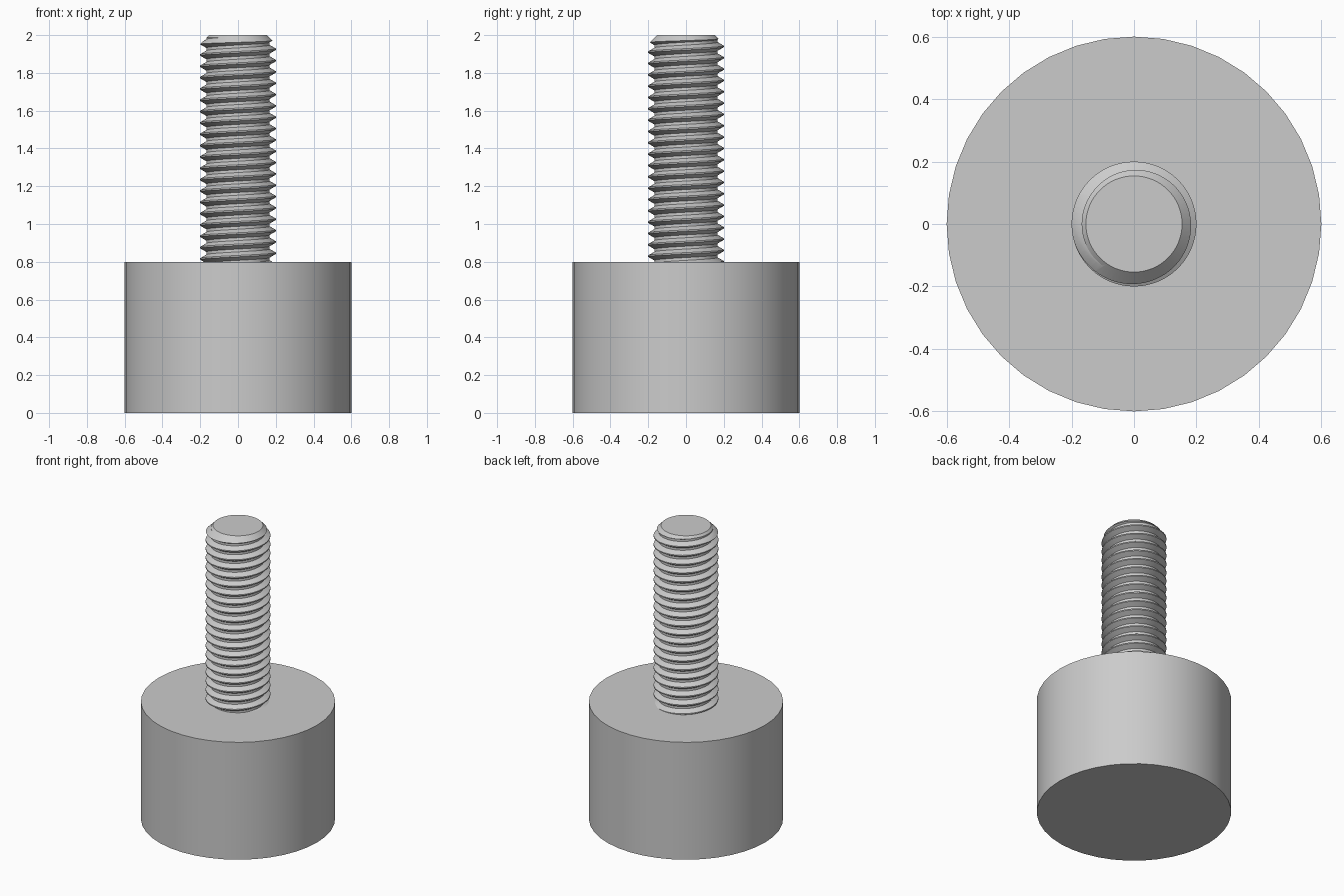
import bpy, bmesh, math

cube = bpy.data.objects.get("Cube")
if cube:
    bpy.data.objects.remove(cube, do_unlink=True)

BODY_R, BODY_H, TOP = 0.6, 0.8, 2.0
MAJOR, PITCH, TIP_R = 0.2, 0.06, 0.154
MINOR = MAJOR - 0.54 * PITCH
STEPS, TURNS = 64, 23
CREST_Z = 1.925  # height of a crest on the +x side

grey = bpy.data.materials.new("plain grey")
grey.use_nodes = True
grey.diffuse_color = (0.6, 0.6, 0.6, 1)
grey.node_tree.nodes["Principled BSDF"].inputs["Base Color"].default_value = grey.diffuse_color


def add_object(name, bm):
    bmesh.ops.recalc_face_normals(bm, faces=bm.faces[:])
    mesh = bpy.data.meshes.new(name)
    bm.to_mesh(mesh)
    bm.free()
    mesh.materials.append(grey)
    obj = bpy.data.objects.new(name, mesh)
    bpy.context.collection.objects.link(obj)
    return obj


def activate(obj):
    bpy.ops.object.select_all(action='DESELECT')
    obj.select_set(True)
    bpy.context.view_layer.objects.active = obj


def lathe(name, profile, sides):
    """Closed solid of revolution from (radius, height) points."""
    bm = bmesh.new()
    rings = [[bm.verts.new((r * math.cos(a), r * math.sin(a), z))
              for a in (2 * math.pi * i / sides for i in range(sides))]
             for r, z in profile]
    for low, high in zip(rings, rings[1:]):
        for i in range(sides):
            j = (i + 1) % sides
            bm.faces.new((low[i], low[j], high[j], high[i]))
    bm.faces.new(rings[0])
    bm.faces.new(rings[-1])
    return add_object(name, bm)


def helix(name):
    """One pitch of thread profile swept up a right-handed helix, then capped."""
    bm = bmesh.new()
    start = CREST_Z - PITCH * 21
    profile = [(MAJOR, -1 / 16), (MAJOR, 1 / 16), (MINOR, 3 / 8), (MINOR, 5 / 8), (MAJOR, 15 / 16)]
    verts = [bm.verts.new((r, 0, start + t * PITCH)) for r, t in profile]
    edges = [bm.edges.new(pair) for pair in zip(verts, verts[1:])]
    bmesh.ops.spin(bm, geom=verts + edges, cent=(0, 0, 0), axis=(0, 0, 1),
                   dvec=(0, 0, PITCH / STEPS), angle=2 * math.pi * TURNS,
                   steps=STEPS * TURNS)
    bmesh.ops.remove_doubles(bm, verts=bm.verts[:], dist=0.0003)
    # close both ends with fans
    rim = [e for e in bm.edges if e.is_boundary]
    middle = start + PITCH * TURNS / 2
    for side in (-1, 1):
        hub = bm.verts.new((0, 0, middle + side * PITCH * (TURNS / 2 + 1)))
        for e in rim:
            if (e.verts[0].co.z - middle) * side > 0:
                bm.faces.new((e.verts[0], e.verts[1], hub))
    return add_object(name, bm)


# Cylindrical body
body = lathe("body", [(BODY_R, 0), (BODY_R, BODY_H)], 40)

# Threaded stud, trimmed to length with a chamfered tip
stud = helix("threaded_stud")
wide = MAJOR + 0.05
trim = lathe("stud_trim", [(wide, BODY_H - 0.02), (wide, TOP - (wide - TIP_R)), (TIP_R, TOP)], 64)
trim.hide_render = True
cut = stud.modifiers.new("trim", 'BOOLEAN')
cut.operation = 'INTERSECT'
cut.solver = 'EXACT'
cut.object = trim
activate(stud)
bpy.ops.object.modifier_apply(modifier=cut.name)
bpy.data.objects.remove(trim, do_unlink=True)

for obj in (body, stud):
    activate(obj)
    bpy.ops.object.shade_smooth_by_angle(angle=math.radians(30))
